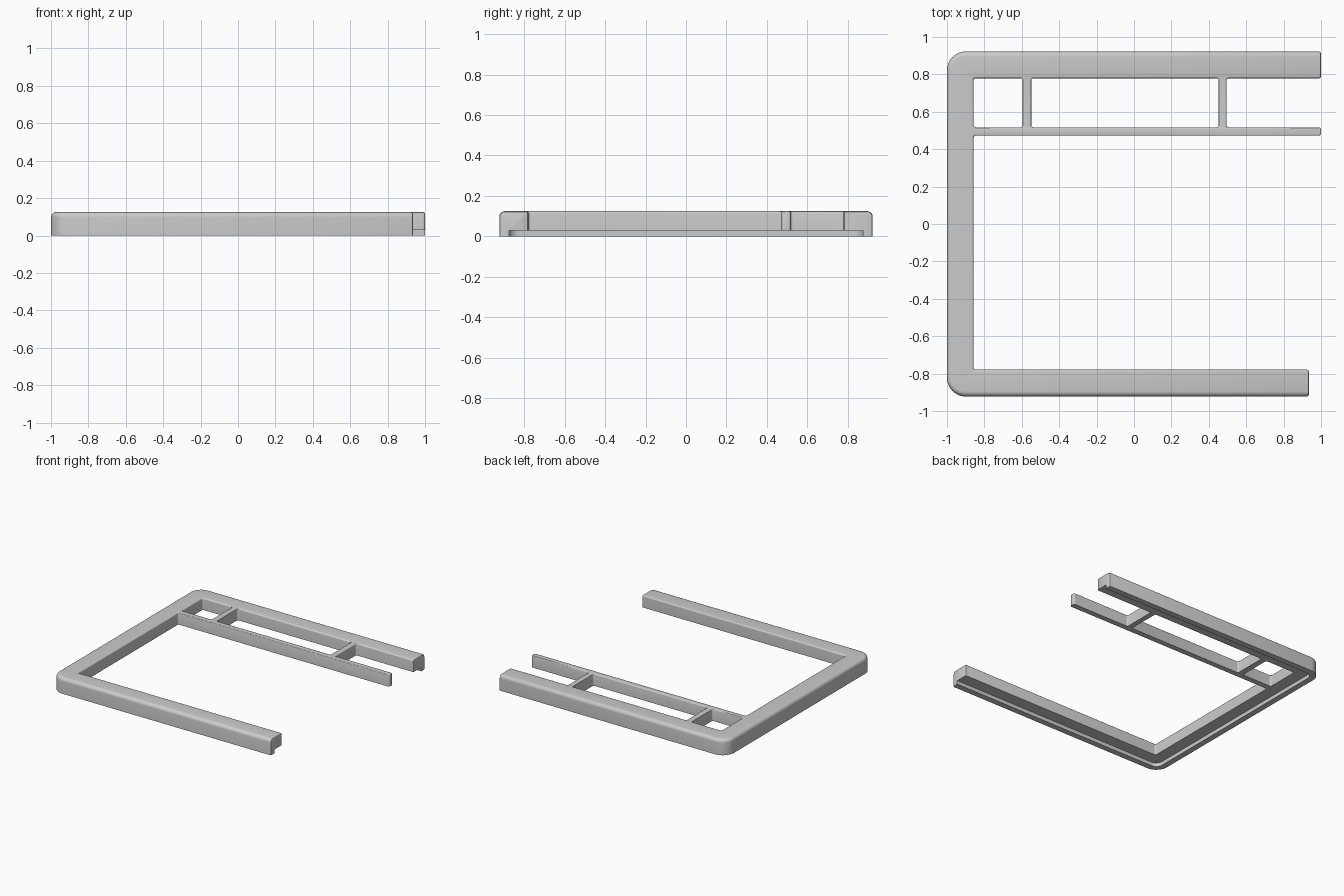
import bpy, bmesh
from math import sin, cos, pi
from mathutils import Vector

if "Cube" in bpy.data.objects:
    bpy.data.objects.remove(bpy.data.objects["Cube"], do_unlink=True)

HALF_DEPTH, HEIGHT, WIDTH = 0.922, 0.125, 0.143
LIP_WIDTH, LIP_HEIGHT = 0.047, 0.03
FRONT_END, BACK_END = 0.935, 1.0
INNER_X, INNER_Y = WIDTH - 1, HALF_DEPTH - WIDTH
ROUND = 0.012

grey = bpy.data.materials.new("plain grey")
grey.use_nodes = True
colour = (0.6, 0.6, 0.6, 1)
grey.diffuse_color = colour
grey.node_tree.nodes["Principled BSDF"].inputs["Base Color"].default_value = colour


def rounded(points, i, radius, steps):
    """Arc that replaces corner i of a right-angled path."""
    p = Vector(points[i])
    a = (Vector(points[i - 1]) - p).normalized()
    b = (Vector(points[(i + 1) % len(points)]) - p).normalized()
    centre = p + (a + b) * radius
    return [centre - radius * (b * cos(t) + a * sin(t))
            for t in (pi / 2 * k / steps for k in range(steps + 1))]


def finish(name, bm):
    bmesh.ops.recalc_face_normals(bm, faces=bm.faces)
    mesh = bpy.data.meshes.new(name)
    bm.to_mesh(mesh)
    bm.free()
    mesh.materials.append(grey)
    obj = bpy.data.objects.new(name, mesh)
    bpy.context.collection.objects.link(obj)
    return obj


def select(obj):
    bpy.ops.object.select_all(action='DESELECT')
    obj.select_set(True)
    bpy.context.view_layer.objects.active = obj


def section(shrink):
    """Rail cross-section as (distance in from the outer edge, height)."""
    top = HEIGHT - shrink
    outer, inner = 0.027 - shrink, max(0.011 - shrink, 0.001)
    pts = [(shrink, 0)]
    angles = [pi / 2 * k / 6 for k in range(7)]
    pts += [(shrink + outer * (1 - cos(t)), top - outer * (1 - sin(t))) for t in angles]
    pts += [(WIDTH - shrink - inner * (1 - sin(t)), top - inner * (1 - cos(t))) for t in angles]
    return pts + [(WIDTH - shrink, LIP_HEIGHT), (LIP_WIDTH, LIP_HEIGHT), (LIP_WIDTH, 0)]


# Frame: the rail section swept around three sides, with softened ends
bm = bmesh.new()
end_steps = [(0, 0.01), (0.003, 0.003), (0.01, 0)]
stations = []
for back, shrink in end_steps:
    stations.append([(FRONT_END - back, o - HALF_DEPTH, z) for o, z in section(shrink)])
columns = []
for o, z in section(0):
    y = HALF_DEPTH - o
    path = [(FRONT_END, -y), (o - 1, -y), (o - 1, y), (BACK_END, y)]
    radius = max(0.1 - o, ROUND)
    arcs = rounded(path, 1, radius, 12) + rounded(path, 2, radius, 12)
    columns.append([(p.x, p.y, z) for p in arcs])
stations += [list(ring) for ring in zip(*columns)]
for back, shrink in reversed(end_steps):
    stations.append([(BACK_END - back, HALF_DEPTH - o, z) for o, z in section(shrink)])
rings = [[bm.verts.new(p) for p in ring] for ring in stations]
for r0, r1 in zip(rings, rings[1:]):
    for k in range(len(r0)):
        j = (k + 1) % len(r0)
        bm.faces.new((r0[k], r0[j], r1[j], r1[k]))
bm.faces.new(rings[0])
bm.faces.new(rings[-1])
frame = finish("outer_frame", bm)

# Small screw holes in the underside of the rails
bm = bmesh.new()
mid = HALF_DEPTH - 0.075
for x, y in [(0.86, -mid), (-0.05, -mid), (-0.925, -mid),
             (0.56, mid), (-0.5, mid), (-0.925, mid)]:
    made = bmesh.ops.create_cone(bm, cap_ends=True, segments=12, radius1=0.008,
                                 radius2=0.008, depth=0.06)
    bmesh.ops.translate(bm, verts=made["verts"], vec=(x, y, LIP_HEIGHT))
cutter = finish("screw_hole_cutter", bm)
cutter.hide_render = True
mod = frame.modifiers.new("screw_holes", 'BOOLEAN')
mod.operation, mod.object, mod.solver = 'DIFFERENCE', cutter, 'EXACT'
select(frame)
bpy.ops.object.modifier_apply(modifier=mod.name)
bpy.data.objects.remove(cutter, do_unlink=True)

# Inner crossbar with two dividers, flared where it meets the frame
BAR_LOW, BAR_HIGH, SINK = 0.473, 0.517, 0.03
corners = [(INNER_X - SINK, BAR_LOW - ROUND), (INNER_X, BAR_LOW - ROUND),
           (INNER_X, BAR_LOW), (BACK_END, BAR_LOW), (BACK_END, BAR_HIGH)]
soft = {3, 4}
flares = {2}
for right, left in [(0.495, 0.453), (-0.549, -0.595)]:
    n = len(corners)
    corners += [(right, BAR_HIGH), (right, INNER_Y), (right + ROUND, INNER_Y),
                (right + ROUND, INNER_Y + SINK), (left - ROUND, INNER_Y + SINK),
                (left - ROUND, INNER_Y), (left, INNER_Y), (left, BAR_HIGH)]
    soft |= {n, n + 7}
    flares |= {n + 1, n + 6}
n = len(corners)
corners += [(INNER_X, BAR_HIGH), (INNER_X, BAR_HIGH + ROUND),
            (INNER_X - SINK, BAR_HIGH + ROUND)]
flares.add(n)
outline = []
for i, p in enumerate(corners):
    if i in soft | flares:
        outline += rounded(corners, i, ROUND * 0.95, 5)
    else:
        outline.append(Vector(p))
bm = bmesh.new()
face = bm.faces.new([bm.verts.new((p.x, p.y, LIP_HEIGHT)) for p in outline])
lifted = bmesh.ops.extrude_face_region(bm, geom=[face], use_keep_orig=True)["geom"]
top_verts = [v for v in lifted if isinstance(v, bmesh.types.BMVert)]
bmesh.ops.translate(bm, verts=top_verts, vec=(0, 0, HEIGHT - LIP_HEIGHT - 0.0005))
bmesh.ops.recalc_face_normals(bm, faces=bm.faces)
rim = [e for e in bm.edges if all(v in top_verts for v in e.verts)]
bmesh.ops.bevel(bm, geom=rim, offset=0.007, segments=3, profile=0.5,
                affect='EDGES', clamp_overlap=False)
crossbar = finish("crossbar_with_dividers", bm)

for obj in (frame, crossbar):
    select(obj)
    bpy.ops.object.shade_smooth_by_angle(angle=pi / 6)
